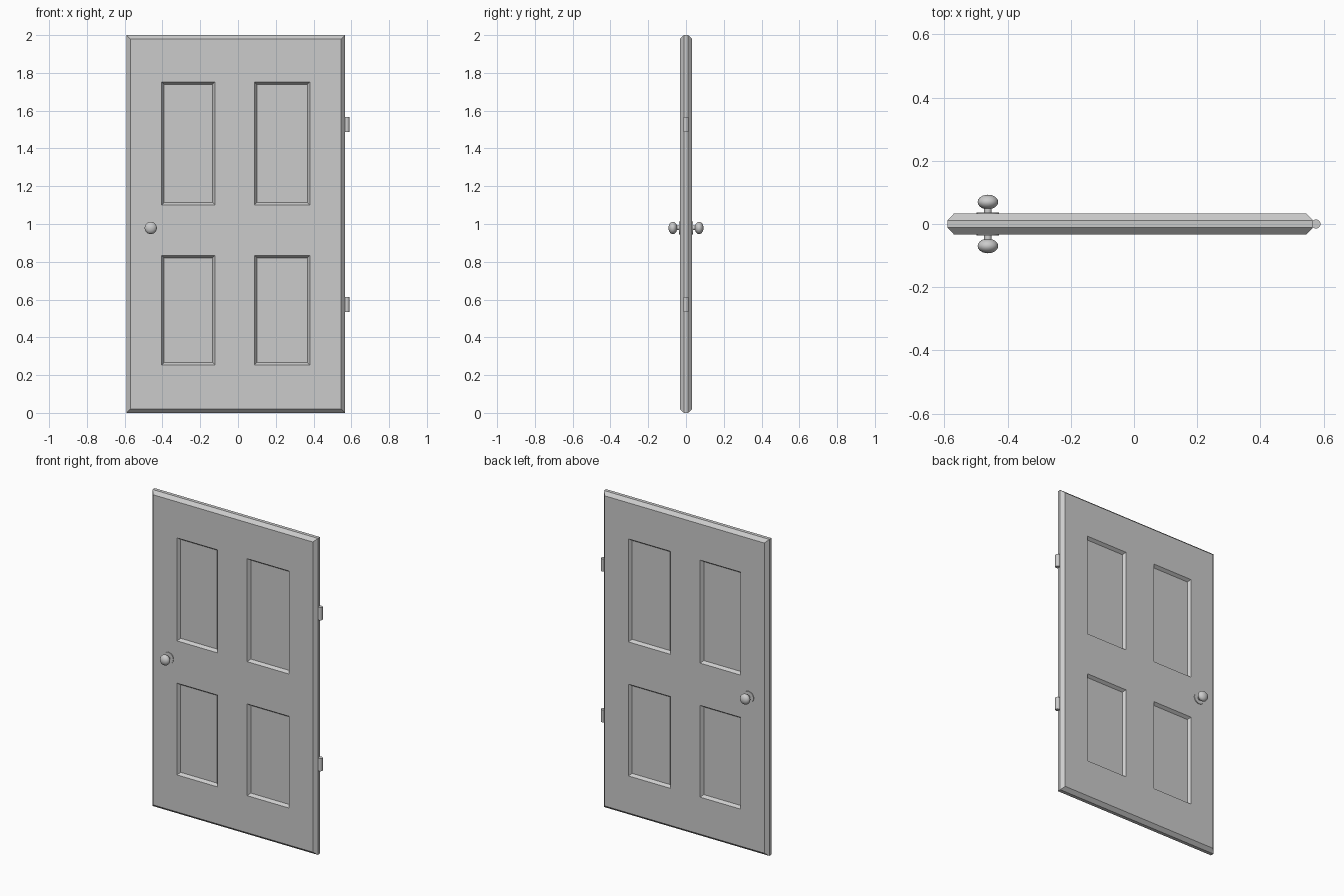
import bpy, bmesh, math

if "Cube" in bpy.data.objects:
    bpy.data.objects.remove(bpy.data.objects["Cube"])

FACE_Y, RIM_Y, CHAMFER = -0.0325, -0.011, 0.02
XS = [-0.57, -0.404, -0.122, 0.087, 0.38, 0.546]
ZS = [0.02, 0.254, 0.834, 1.101, 1.752, 1.98]


def make_door():
    bm = bmesh.new()
    # front face as a grid whose odd cells are the panels
    grid = [[bm.verts.new((x, FACE_Y, z)) for z in ZS] for x in XS]
    panels = []
    for i in range(len(XS) - 1):
        for j in range(len(ZS) - 1):
            f = bm.faces.new((grid[i][j], grid[i + 1][j], grid[i + 1][j + 1], grid[i][j + 1]))
            if i % 2 and j % 2:
                panels.append(f)
    bm.normal_update()
    rim = [e for e in bm.edges if e.is_boundary]
    # sunken panels with sloped borders
    bmesh.ops.inset_individual(bm, faces=panels, thickness=0.013, use_even_offset=True)
    for v in {v for f in panels for v in f.verts}:
        v.co.y += 0.018
    # chamfered outer edge, then the flat edge to the middle of the slab
    for grow, y in ((CHAMFER, RIM_Y), (0, 0)):
        geom = bmesh.ops.extrude_edge_only(bm, edges=rim)["geom"]
        for v in (g for g in geom if isinstance(g, bmesh.types.BMVert)):
            if grow:
                v.co.x += grow * ((v.co.x == grid[-1][0].co.x) - (v.co.x == grid[0][0].co.x))
                v.co.z += grow * ((v.co.z == grid[0][-1].co.z) - (v.co.z == grid[0][0].co.z))
            v.co.y = y
        rim = [g for g in geom if isinstance(g, bmesh.types.BMEdge) and g.is_boundary]
    bmesh.ops.recalc_face_normals(bm, faces=bm.faces)
    # recalculation on an open shell may flip; the front must face -y
    bm.normal_update()
    if panels[0].normal.y > 0:
        bmesh.ops.reverse_faces(bm, faces=bm.faces)
    mesh = bpy.data.meshes.new("door_slab")
    bm.to_mesh(mesh)
    bm.free()
    door = bpy.data.objects.new("door_slab", mesh)
    bpy.context.collection.objects.link(door)
    mirror = door.modifiers.new("back_half", "MIRROR")
    mirror.use_axis = (False, True, False)


def cylinder(name, radius, depth, loc, along_y=False):
    bpy.ops.mesh.primitive_cylinder_add(
        vertices=24, radius=radius, depth=depth, location=loc,
        rotation=(math.pi / 2 if along_y else 0, 0, 0))
    bpy.context.object.name = name
    bpy.ops.object.shade_smooth_by_angle()


make_door()

# knob, stem and round plate on each face
KX, KZ = -0.462, 0.979
for side, s in (("front", -1), ("back", 1)):
    cylinder(side + "_knob_plate", 0.0355, 0.01, (KX, s * 0.032, KZ), True)
    cylinder(side + "_knob_stem", 0.012, 0.03, (KX, s * 0.045, KZ), True)
    bpy.ops.mesh.primitive_uv_sphere_add(
        segments=24, ring_count=12, radius=0.0325, location=(KX, s * 0.0695, KZ),
        rotation=(math.pi / 2, 0, 0))
    knob = bpy.context.object
    knob.name = side + "_knob"
    knob.scale.z = 0.71
    bpy.ops.object.shade_smooth()

# hinge barrels
for name, z in (("upper_hinge", 1.527), ("lower_hinge", 0.573)):
    cylinder(name, 0.0145, 0.08, (0.5755, 0, z))
